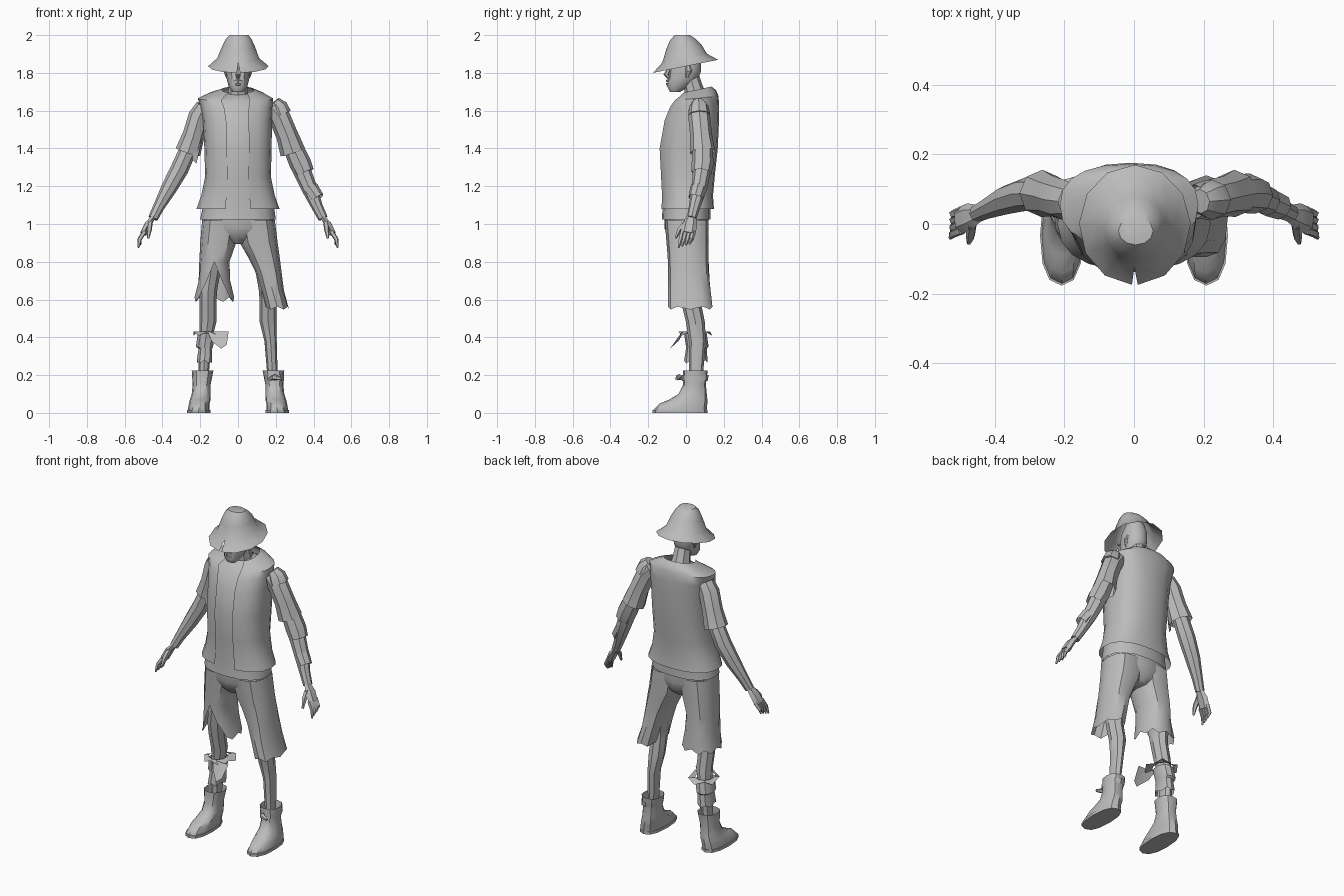
import bpy
import bmesh
from math import sin, cos, pi, radians, copysign
from mathutils import Vector

if "Cube" in bpy.data.objects:
    bpy.data.objects.remove(bpy.data.objects["Cube"])

CM = 0.01  # all sizes below are in hundredths of a unit

grey = bpy.data.materials.new("plain_grey")
grey.use_nodes = True
grey.diffuse_color = (0.5, 0.5, 0.5, 1)
grey.node_tree.nodes["Principled BSDF"].inputs["Base Color"].default_value = (0.5, 0.5, 0.5, 1)


def skin(name, rings, cap_start, cap_end, closed=False):
    """Join rings of points, in order, into one surface."""
    bm = bmesh.new()
    loops = [[bm.verts.new(Vector(p) * CM) for p in ring] for ring in rings]
    for a, b in zip(loops, loops[1:]):
        count = len(a)
        for i in range(count if closed else count - 1):
            j = (i + 1) % count
            bm.faces.new((a[i], a[j], b[j], b[i]))
    for wanted, loop in ((cap_start, loops[0]), (cap_end, loops[-1])):
        if wanted:
            bm.faces.new(loop if closed else loop[:-1])
    bmesh.ops.remove_doubles(bm, verts=bm.verts, dist=0.0001)
    bmesh.ops.recalc_face_normals(bm, faces=bm.faces)
    mesh = bpy.data.meshes.new(name)
    bm.to_mesh(mesh)
    bm.free()
    mesh.materials.append(grey)
    mesh.shade_smooth()
    mesh.set_sharp_from_angle(angle=radians(35))
    obj = bpy.data.objects.new(name, mesh)
    bpy.context.collection.objects.link(obj)


def shell(name, rows, n=12, power=2.4, side=1, jag=0, cap_start=False, cap_end=False):
    """Stack level outlines: (z, x0, x1, y0, y1, tilt, front gap in degrees)."""
    rings = []
    for k, row in enumerate(rows):
        z, x0, x1, y0, y1, tilt, gap = (tuple(row) + (0, 0))[:7]
        ring = []
        for i in range(n + 1):
            a = radians(gap) + (2 * pi - 2 * radians(gap)) * i / n
            s, c = sin(a), -cos(a)
            px = copysign(abs(s) ** (2 / power), s)
            py = copysign(abs(c) ** (2 / power), c)
            x = (x0 + x1) / 2 + px * (x1 - x0) / 2
            y = (y0 + y1) / 2 + py * (y1 - y0) / 2
            drop = jag * (-1) ** i if k == len(rows) - 1 else 0
            ring.append((x * side, y, z + tilt * y + drop))
        rings.append(ring)
    skin(name, rings, cap_start, cap_end)


def tube(name, points, n=8, side=1, flat=1, caps=True):
    """Sweep a polygon along (x, y, z, radius); flat thins it sideways."""
    path = [Vector((p[0] * side, p[1], p[2])) for p in points]
    rings = []
    for k, p in enumerate(path):
        along = (path[min(k + 1, len(path) - 1)] - path[max(k - 1, 0)]).normalized()
        u = Vector((0, 1, 0))
        u = (u - along * u.dot(along)).normalized()
        v = along.cross(u) * flat
        r = points[k][3]
        rings.append([p + (u * cos(2 * pi * i / n) + v * sin(2 * pi * i / n)) * r
                      for i in range(n)])
    skin(name, rings, caps, caps, closed=True)


def plate(name, corners, side=1):
    """A loose flap of cloth: two matching edges of points."""
    half = len(corners) // 2
    pts = [(x * side, y, z) for x, y, z in corners]
    skin(name, [pts[:half], pts[half:]], False, False)


# Hat with a slightly notched, forward-tilted brim
shell("hat", [(200, -4.5, 5.5, -6, 2), (198, -6.5, 7.2, -8.5, 4.5, .1),
              (194, -8.5, 9, -10.5, 8, .15), (188, -11, 11.2, -12.5, 11, .2),
              (183.5, -15.8, 16.3, -17.5, 17, .2, 3)], n=12, power=2, cap_start=True)

# Head, face and neck
shell("head", [(193, -5, 5, -4, 6), (187, -6.5, 6.5, -8, 8), (181, -6.5, 6.5, -9, 8),
               (177, -6, 6, -9.5, 6.5), (173, -5, 5, -10, 2), (170, -3, 3, -8.5, -3)],
      power=2.2, cap_start=True, cap_end=True)
tube("neck", [(0, 2, 179, 4.6), (0, 4, 172, 5), (0, 6, 164, 6.5)])
tube("nose", [(0, -8.5, 183, .8), (0, -10.5, 179, 1.5), (0, -9, 177.5, 1)], n=6)
for lip, height in (("upper_lip", 175.8), ("lower_lip", 174)):
    tube(lip, [(-3, -8.5, height - .4, .4), (0, -10, height, .8), (3, -8.5, height - .4, .4)], n=5)
for side, word in ((1, "left"), (-1, "right")):
    tube(word + "_ear", [(6, 1, 184, 1.2), (7, 1.5, 181, 1.8), (6, .5, 177.5, .8)],
         n=6, side=side, flat=.5)
    tube(word + "_brow", [(1, -9, 183, .6), (4.5, -8, 183.5, .6)], n=5, side=side)

# Shirt under the vest
shell("shirt", [(168.5, -5, 5, 0, 10, .15), (167, -9, 9, -3.5, 13, .1),
                (164.5, -16, 15, -6, 15), (155, -17.5, 17, -11, 16.5),
                (140, -17, 17, -13.8, 16), (125, -16.5, 16.5, -13, 14),
                (110, -18.5, 19, -12.3, 13), (102.5, -20, 20, -12.8, 13)], n=16)

# Sleeveless vest, open down the front, with jutting shoulders
shell("vest", [(169.8, -8.5, 8.5, -2, 13.5, .22, 30), (168.3, -15, 13.5, -3.5, 16, .15, 22),
               (166, -21.3, 18.5, -6.5, 17.2, .1, 18), (162, -20, 18.3, -8.8, 17.6, 0, 16),
               (155, -18.6, 18, -11.7, 17.5, 0, 15),
               (140, -17.8, 17.8, -14.4, 16.8, 0, 15), (125, -17.4, 17.4, -13.6, 15.2, 0, 15),
               (115, -19.5, 19.5, -13, 14.3, 0, 14), (108, -22, 22, -13.3, 14.8, 0, 14)], n=18)

# Short trousers: seat, whole left leg, torn right leg
shell("trouser_seat", [(106, -18.5, 18.5, -11.5, 12), (98, -19, 19.5, -11.5, 12),
                       (93, -13, 13, -9.5, 11), (89.5, -4, 4, -6, 8)], cap_end=True)
shell("left_trouser_leg", [(102, -1, 19.5, -11.3, 11.8), (90, 1, 21, -10.3, 11.8),
                           (83, 5, 22, -9.7, 11.8), (75, 9, 23, -9.5, 12),
                           (65, 12, 24.3, -9.5, 13), (55.5, 14.5, 27, -9.5, 14)], jag=.8)
shell("right_trouser_leg", [(102, -1, 19, -11.3, 11.8), (90, 1, 20, -10.3, 11.8),
                            (80, 4.5, 20.5, -9.5, 12), (70, 4, 21, -9, 12.5, 0, 24),
                            (60, 2, 23, -8, 13, 0, 48)], side=-1, jag=1.2)

for side, word in ((1, "left"), (-1, "right")):
    # Bare legs
    shell(word + "_leg", [(88, 7, 18, -6, 9), (65, 11, 20.5, -4, 8.5), (58, 11.5, 20.5, -2.5, 8),
                          (48, 11.5, 20.5, 0, 10), (38, 14, 20.5, 1.5, 10.5),
                          (20, 15.5, 21, 1.5, 9)], n=8, power=2, side=side)
    # Boots
    shell(word + "_boot", [(22.5, 13, 24.5, -1.5, 11.5), (15, 14.5, 24, -1.5, 10.5),
                           (10, 14.5, 24.5, -4, 11), (7, 14.5, 25.5, -9, 11.3),
                           (5, 15, 26, -14, 11.3), (2, 15, 26.5, -17, 11),
                           (0, 15, 26.5, -17.5, 11)], side=side, cap_end=True)
    shell(word + "_boot_sole", [(1.6, 14.6, 27, -17.7, 11.3), (0, 14.6, 27, -17.7, 11.3)],
          side=side, cap_start=True, cap_end=True)

    # Sleeves and arms; the left elbow sits a little wider
    out = 2.5 if side > 0 else 0
    sleeve = [(17.5, 6.5, 162, 5), (20.5 + out / 2, 7, 157, 5.8), (23.5 + out, 8, 147, 5.8),
              (26.5 + out, 8.8, 138, 6.8)]
    tube(word + "_sleeve", sleeve, side=side, caps=False)
    tube(word + "_arm", [(23.5 + out, 8, 147, 4), (27 + out, 8.8, 138, 4.6),
                         (31 + out, 8.6, 129, 4.8), (36.5 + out / 2, 7, 119, 4.2),
                         (42, 4.5, 109, 3), (45, 3, 103, 2.6)], side=side)

    # Hands: palm, four fingers and a thumb
    tube(word + "_palm", [(44.5, 3, 104, 2.5), (47.5, 2, 100, 4), (50, 1, 95, 4)],
         n=6, side=side, flat=.5)
    for f, label in enumerate(("index", "middle", "ring", "little")):
        y = -1.8 + 1.9 * f
        tube(word + "_" + label + "_finger",
             [(49.5, y, 96, 1.3), (52, y - 1, 92, 1.2), (52.8 - f * .4, y - 2.2, 87.5 + f * .6, .5)],
             n=5, side=side)
    tube(word + "_thumb", [(46.5, 0, 101, 1.5), (47, -3.5, 97, 1.4), (47.5, -5.5, 92.5, .6)],
         n=5, side=side)

# Layered patch and cuffs on the left arm, loose sleeve flap on the right
tube("left_shoulder_pad", [(19, 6.5, 164.5, 3.5), (21, 6.8, 162, 5.2), (22.5, 7, 158, 5.8)])
tube("left_lower_sleeve", [(28.5, 8.8, 142, 5.2), (33, 8.8, 132, 5.8), (35.3, 8.2, 127, 5.2)],
     caps=False)
tube("left_cuff", [(38.3, 6.5, 119, 4.3), (42, 5, 113.5, 3.8)], caps=False)
plate("right_sleeve_flap", [(19, 5, 145), (25, 3, 142), (22, 4, 132), (24, 3, 134)], side=-1)

# Tattered wraps on the right shin
shell("shin_wrap_collar", [(43, 11.5, 21.5, -1, 11), (42, 7, 24, -4, 14)],
      n=10, side=-1, jag=1.2)
shell("shin_wrap", [(42, 12, 21.5, -1, 11), (35, 13, 22.5, 0, 12), (34, 13.5, 21, 0, 11),
                    (27, 13.5, 22, -1, 11.5)], n=10, side=-1, jag=.8)
plate("shin_wrap_flap", [(16, -1, 43), (10, -2, 43), (5, -2, 43),
                         (14, -4, 38), (9, -8.5, 34), (6, -7, 36)], side=-1)

# Knotted strap on the left boot
shell("boot_strap", [(20, 13.5, 24.5, -2.2, 12), (17, 14, 24.5, -2.2, 11.5)], n=10)
tube("strap_knot", [(17, -1, 18, 1), (19, -4, 19, 1.6), (23, -5, 18, .8)], n=5)
